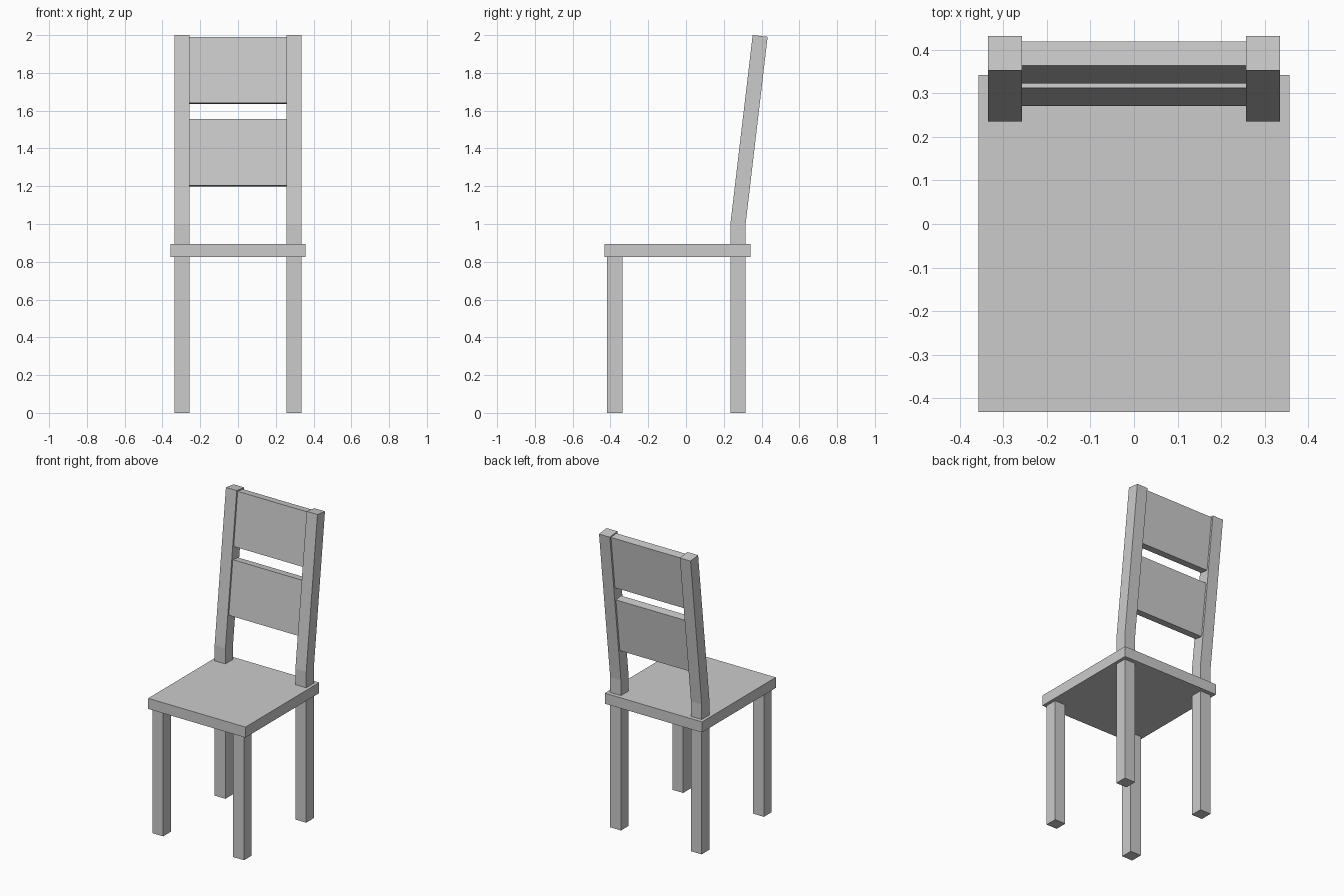
import bpy, bmesh

if "Cube" in bpy.data.objects:
    bpy.data.objects.remove(bpy.data.objects["Cube"])


def prism(name, profile, x0, x1, mirror=False):
    """Extrude a closed (y, z) side profile from x0 to x1."""
    bm = bmesh.new()
    face = bm.faces.new([bm.verts.new((x0, y, z)) for y, z in profile])
    ext = bmesh.ops.extrude_face_region(bm, geom=[face])
    new = [v for v in ext["geom"] if isinstance(v, bmesh.types.BMVert)]
    bmesh.ops.translate(bm, verts=new, vec=(x1 - x0, 0, 0))
    bmesh.ops.recalc_face_normals(bm, faces=bm.faces)
    mesh = bpy.data.meshes.new(name)
    bm.to_mesh(mesh)
    bm.free()
    obj = bpy.data.objects.new(name, mesh)
    bpy.context.collection.objects.link(obj)
    if mirror:
        obj.modifiers.new("Mirror", "MIRROR").use_axis[0] = True
    return obj


def rect(y0, y1, z0, z1):
    return [(y0, z0), (y1, z0), (y1, z1), (y0, z1)]


LEAN = 0.118          # backward lean of the backrest per unit height
IN, OUT = 0.257, 0.336  # inner and outer x of legs

# Seat board
prism("seat", rect(-0.432, 0.342, 0.825, 0.895), -0.357, 0.357)

# Front legs
prism("front_legs", rect(-0.417, -0.337, 0, 0.825), IN, OUT, mirror=True)

# Back legs running up into leaning backrest posts
prism("back_legs", [(0.235, 0), (0.315, 0), (0.315, 0.995), (0.432, 1.991),
                    (0.353, 2.0), (0.235, 1.0)], IN, OUT, mirror=True)

# Backrest slats, following the lean and inset from the post faces
for name, z0, z1 in (("lower_slat", 1.204, 1.557), ("upper_slat", 1.641, 1.991)):
    y0, y1 = (0.247 + LEAN * (z - 1) for z in (z0, z1))
    t, drop = 0.055, 0.055 * LEAN
    prism(name, [(y0, z0), (y0 + t, z0 - drop), (y1 + t, z1 - drop), (y1, z1)],
          -IN, IN)
